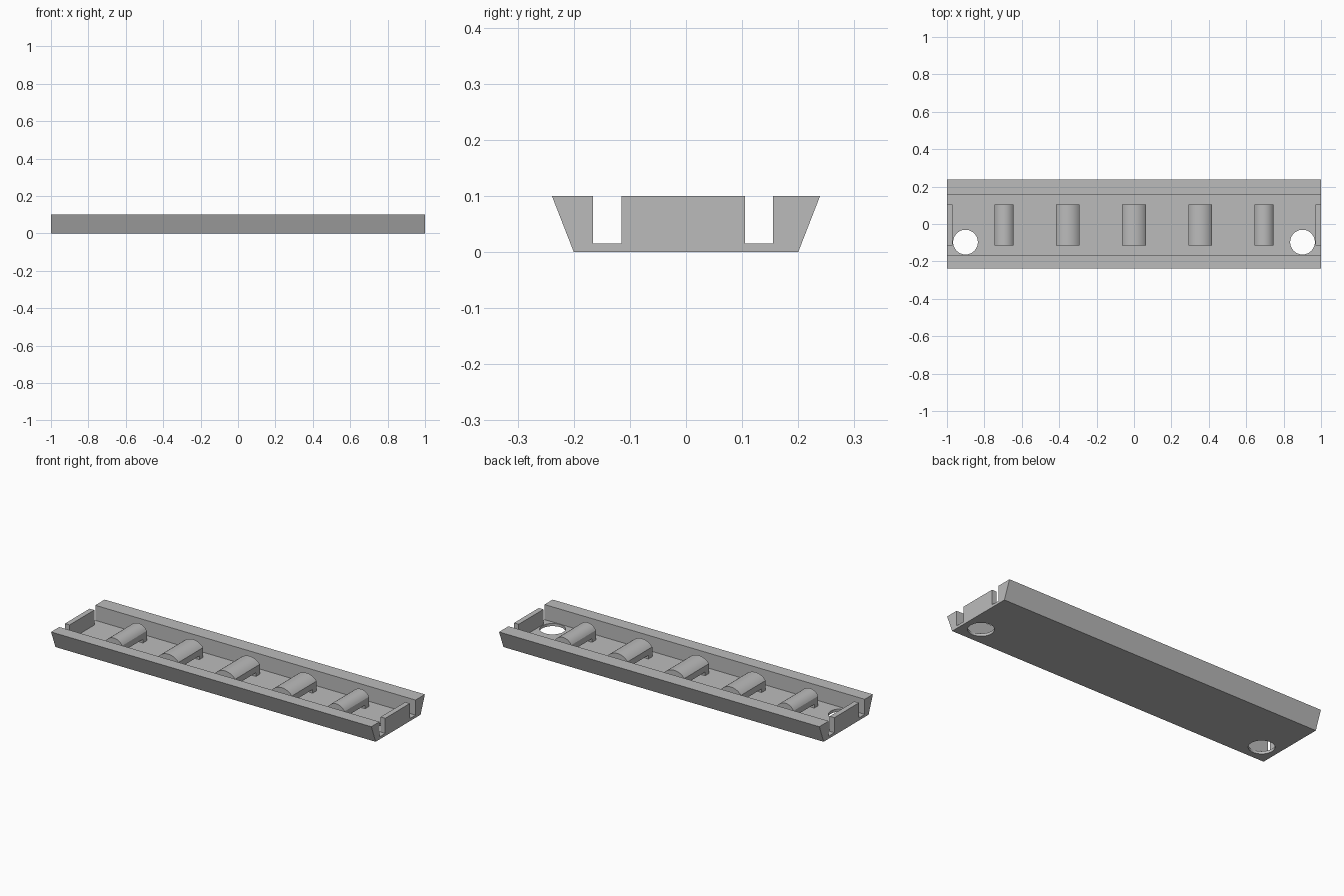
import bpy, bmesh, math

cube = bpy.data.objects.get("Cube")
if cube:
    bpy.data.objects.remove(cube, do_unlink=True)

HALF, TOP, FLOOR = 1.0, 0.1, 0.015
INNER_MIN, INNER_MAX = -0.166, 0.155
BLOCK_MIN, BLOCK_MAX = -0.115, 0.105

grey = bpy.data.materials.new("plain grey")
grey.use_nodes = True
grey.diffuse_color = (0.5, 0.5, 0.5, 1)
grey.node_tree.nodes["Principled BSDF"].inputs["Base Color"].default_value = (0.5, 0.5, 0.5, 1)


def prism(name, profile, axis, start, end):
    """Extrude a closed profile of (across, z) points along x or y."""
    def place(a, z, t):
        return (t, a, z) if axis == "x" else (a, t, z)
    bm = bmesh.new()
    face = bm.faces.new([bm.verts.new(place(a, z, start)) for a, z in profile])
    out = bmesh.ops.extrude_face_region(bm, geom=[face])
    moved = [v for v in out["geom"] if isinstance(v, bmesh.types.BMVert)]
    offset = (end - start, 0, 0) if axis == "x" else (0, end - start, 0)
    bmesh.ops.translate(bm, verts=moved, vec=offset)
    bmesh.ops.recalc_face_normals(bm, faces=bm.faces[:])
    mesh = bpy.data.meshes.new(name)
    bm.to_mesh(mesh)
    bm.free()
    mesh.materials.append(grey)
    obj = bpy.data.objects.new(name, mesh)
    bpy.context.collection.objects.link(obj)
    return obj


def smooth(obj):
    bpy.ops.object.select_all(action="DESELECT")
    obj.select_set(True)
    bpy.context.view_layer.objects.active = obj
    bpy.ops.object.shade_smooth_by_angle(angle=math.radians(25))


# Channel with flared side walls
channel = prism("channel", [(-0.2, 0), (0.2, 0), (0.239, TOP), (INNER_MAX, TOP),
                            (INNER_MAX, FLOOR), (INNER_MIN, FLOOR),
                            (INNER_MIN, TOP), (-0.239, TOP)], "x", -HALF, HALF)

# Round holes through the floor
for side in (-1, 1):
    bpy.ops.mesh.primitive_cylinder_add(vertices=48, radius=0.066, depth=0.1,
                                        location=(side * 0.901, -0.097, 0))
    cutter = bpy.context.object
    cutter.name = "hole_cutter"
    cutter.data.materials.append(grey)
    cutter.hide_render = True
    mod = channel.modifiers.new("hole", "BOOLEAN")
    mod.operation = "DIFFERENCE"
    mod.solver = "EXACT"
    mod.object = cutter
    bpy.context.view_layer.objects.active = channel
    bpy.ops.object.modifier_apply(modifier=mod.name)
    bpy.data.objects.remove(cutter, do_unlink=True)
smooth(channel)

# Upright stops closing the two ends
for side, name in ((-1, "right_end_stop"), (1, "left_end_stop")):
    prism(name, [(BLOCK_MIN, 0.01), (BLOCK_MAX, 0.01), (BLOCK_MAX, TOP), (BLOCK_MIN, TOP)],
          "x", side * HALF, side * 0.971)

# Crowned bridges standing on two feet
DECK, SHOULDER, STEPS, FOOT = 0.036, 0.07, 16, 0.035
for i, (x, half) in enumerate([(-0.694, 0.051), (-0.354, 0.063), (0, 0.063),
                               (0.354, 0.063), (0.694, 0.051)], 1):
    rise = TOP - SHOULDER
    radius = (half ** 2 + rise ** 2) / (2 * rise)
    sweep = math.asin(half / radius)
    profile = [(x - half, DECK), (x + half, DECK)]
    for s in range(STEPS + 1):
        a = sweep * (1 - 2 * s / STEPS)
        profile.append((x + radius * math.sin(a), TOP - radius + radius * math.cos(a)))
    smooth(prism(f"bridge_{i}", profile, "y", BLOCK_MIN, BLOCK_MAX))
    foot = [(x - half, 0.01), (x + half, 0.01), (x + half, DECK), (x - half, DECK)]
    prism(f"bridge_{i}_front_foot", foot, "y", BLOCK_MIN, BLOCK_MIN + FOOT)
    prism(f"bridge_{i}_back_foot", foot, "y", BLOCK_MAX - FOOT, BLOCK_MAX)
